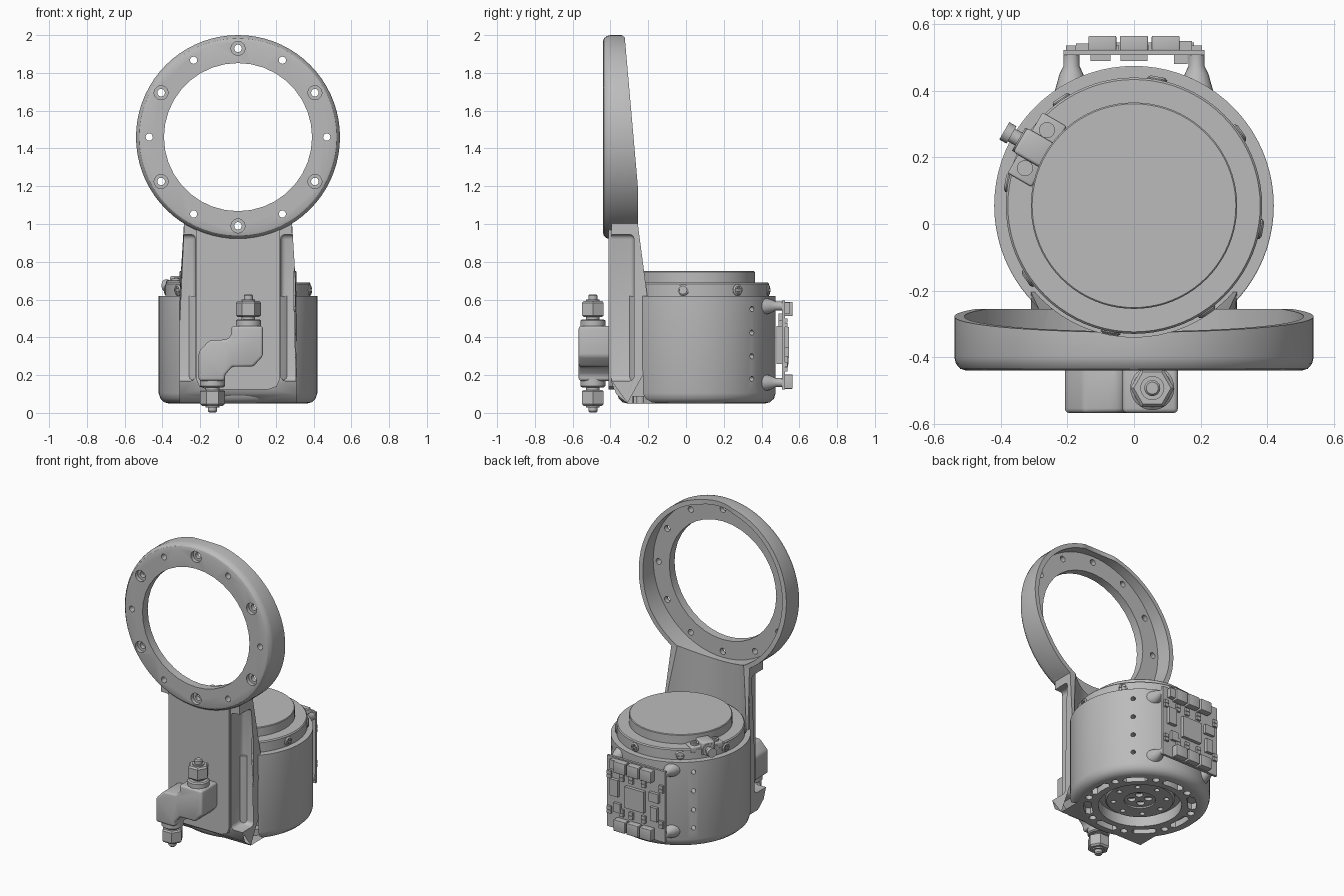
import bpy, bmesh
from math import pi, sin, cos, radians
from mathutils import Matrix, Vector

cube = bpy.data.objects.get("Cube")
if cube:
    bpy.data.objects.remove(cube)

grey = bpy.data.materials.new("plain_grey")
grey.use_nodes = True
grey.diffuse_color = (0.5, 0.5, 0.5, 1)
grey.node_tree.nodes["Principled BSDF"].inputs["Base Color"].default_value = (0.5, 0.5, 0.5, 1)

ALONG_X = Matrix(((0, 0, 1), (1, 0, 0), (0, 1, 0))).to_4x4()
ALONG_Y = Matrix(((1, 0, 0), (0, 0, -1), (0, 1, 0))).to_4x4()  # local z is -y
at = lambda x, y, z: Matrix.Translation((x, y, z))
AXIS = at(0, 0.055, 0)                   # housing axis
RING = at(0, 0, 1.46) @ ALONG_Y          # ring axis
turn = lambda deg: Matrix.Rotation(radians(deg), 4, 'Z')


def finish(name, bm, bevel=0):
    bmesh.ops.recalc_face_normals(bm, faces=bm.faces)
    if bevel:
        bmesh.ops.bevel(bm, geom=bm.edges[:], offset=bevel, segments=3, profile=0.5, affect='EDGES')
    mesh = bpy.data.meshes.new(name)
    bm.to_mesh(mesh)
    bm.free()
    mesh.materials.append(grey)
    ob = bpy.data.objects.new(name, mesh)
    bpy.context.collection.objects.link(ob)
    return ob


def stack(name, loops, mats, bevel=0):
    """Skin a list of equal-sized loops into a closed solid, once per matrix."""
    bm = bmesh.new()
    for m in mats:
        rings = [[bm.verts.new(m @ Vector(p)) for p in loop] for loop in loops]
        n = len(rings[0])
        for a, b in zip(rings, rings[1:]):
            for i in range(n):
                j = (i + 1) % n
                bm.faces.new((a[i], a[j], b[j], b[i]))
        bm.faces.new(rings[0][::-1])
        bm.faces.new(rings[-1])
    return finish(name, bm, bevel)


def lathe(name, profile, mats=(AXIS,), seg=64):
    return stack(name, [[(r * cos(2 * pi * i / seg), r * sin(2 * pi * i / seg), z)
                         for i in range(seg)] for r, z in profile], mats)


def prism(name, pts, a, b, mats=(Matrix(),), bevel=0):
    return stack(name, [[(x, y, z) for x, y in pts] for z in (a, b)], mats, bevel)


def rect(x0, x1, y0, y1):
    return [(x0, y0), (x1, y0), (x1, y1), (x0, y1)]


def boxes(name, items, bevel=0):
    bm = bmesh.new()
    for x, y, z, sx, sy, sz in items:
        bmesh.ops.create_cube(bm, size=1, matrix=at(x, y, z) @ Matrix.Diagonal((sx, sy, sz, 1)))
    return finish(name, bm, bevel)


def combine(target, tool, op='DIFFERENCE'):
    mod = target.modifiers.new("bool", 'BOOLEAN')
    mod.operation, mod.object, mod.solver = op, tool, 'EXACT'
    bpy.context.view_layer.objects.active = target
    bpy.ops.object.modifier_apply(modifier=mod.name)
    bpy.data.objects.remove(tool)


def spin(count, radius, start=0, base=AXIS):
    return [base @ turn(start + 360 * i / count) @ at(radius, 0, 0) for i in range(count)]


# Neck: tapered column with a raised front pad and side grooves
frame = prism("neck_and_housing", [(-.395, 1.02), (-.395, .17), (-.37, .1), (-.31, .052), (0, .052),
                                   (0, .612), (-.205, .62), (-.255, 1), (-.255, 1.02)],
              -.31, .31, [ALONG_X])
for v in frame.data.vertices:
    v.co.x *= 1 - max(0, v.co.z - .62) * .2
pad = [(-.222, 1), (-.222, .18), (-.205, .14), (-.165, .125),
       (.165, .125), (.205, .14), (.222, .18), (.222, 1)]
combine(frame, prism("pad", pad, .3, .41, [ALONG_Y]), 'UNION')
combine(frame, boxes("grooves", [(s * .375, -.425, .557, .3, .3, .775) for s in (-1, 1)], .025))

# Ring: rounded front, back edge cut on a slant
ring = lathe("ring", [(.54, .25), (.54, .4), (.535, .42), (.522, .435), (.505, .44)], [RING], 72)
combine(ring, prism("slant", [(-.334, 2.1), (-.255, 1.2), (-.255, .8), (0, .8), (0, 2.1)],
                    -.7, .7, [ALONG_X]))
combine(frame, ring, 'UNION')
combine(frame, lathe("recess", [(.51, 0), (.51, .385)], [RING], 72))
combine(frame, lathe("bore", [(.392, 0), (.392, .6)], [RING], 36))
combine(frame, lathe("small_holes", [(.019, .3), (.019, .5)], spin(6, .47, 0, RING), 16))
combine(frame, lathe("stepped_holes", [(.02, .3), (.02, .415), (.037, .415), (.037, .5)],
                     spin(6, .47, 30, RING), 20))
combine(frame, lathe("clearance", [(.395, .616), (.395, 2.2)]))

# Housing drum with rim and raised cap
drum = lathe("drum", [(.365, .05), (.39, .056), (.411, .076), (.42, .105), (.42, .618), (.417, .62),
                      (.385, .62), (.385, .683), (.379, .69), (.31, .69), (.31, .746), (.306, .75)], seg=80)
combine(frame, drum, 'UNION')

# Underside recess, slots and holes
combine(frame, lathe("well", [(.25, 0), (.25, .12)]))
arc = [radians(a) for a in range(-11, 12, 2)]
slot = ([(.338 * cos(a), .338 * sin(a)) for a in arc] + [(.315 * cos(radians(14)), .315 * sin(radians(14)))]
        + [(.29 * cos(a), .29 * sin(a)) for a in arc[::-1]]
        + [(.315 * cos(radians(14)), -.315 * sin(radians(14)))])
combine(frame, prism("slots", slot, 0, .09, spin(8, 0)))
combine(frame, lathe("rim_holes", [(.022, 0), (.022, .09)], spin(8, .32, 22.5), 16))
hub = lathe("bottom_hub", [(.2, .085), (.21, .095), (.21, .13)])
combine(hub, lathe("hub_holes", [(.016, 0), (.016, .11)], spin(8, .16), 14))
combine(hub, lathe("hub_centre", [(.095, 0), (.095, .095)], seg=40))
combine(hub, lathe("hub_pins", [(.024, 0), (.024, .115)], spin(4, .05, 45), 14))

# Rows of vent holes on both flanks
vents = [AXIS @ turn(a) @ at(.35, 0, z) @ ALONG_X
         for a in (44.5, 135.5) for z in (.18, .3, .425, .55)]
combine(frame, lathe("vents", [(.014, 0), (.014, .2)], vents, 14))

# Cross-head screws round the rim
screw_at = [m @ at(0, 0, .65) @ ALONG_X for m in spin(8, .375, -10.5)]
screws = lathe("rim_screws", [(.03, 0), (.03, .013), (.022, .019)], screw_at, 20)
plus = [(a * x, b * y) for a, b, c in ((1, 1, 1), (-1, 1, -1), (-1, -1, 1), (1, -1, -1))
        for x, y in ((.02, .005), (.005, .005), (.005, .02))[::c]]
combine(screws, prism("crosses", plus, .012, .04, screw_at))

# Angled hose connector on the front
elbow = [(-.208, .17), (-.07, .17), (-.07, .2), (-.03, .245), (.08, .245), (.132, .3),
         (.132, .46), (-.035, .46), (-.035, .41), (-.06, .388), (-.15, .385), (-.208, .325)]
prism("elbow_block", elbow, .39, .568, [ALONG_Y], .014)


def fitting(name, base):
    lathe(name + "_collar", [(.066, -.01), (.066, .03), (.058, .037), (.036, .037), (.036, .06)], [base], 32)
    lathe(name + "_nut", [(.056, .05), (.066, .058), (.066, .125), (.056, .135)], [base], 6)
    lathe(name + "_tip", [(.036, .13), (.036, .143), (.024, .143), (.024, .163), (.018, .17)], [base], 24)


fitting("upper_fitting", at(.055, -.493, .458))
fitting("lower_fitting", at(-.135, -.493, .172) @ Matrix.Rotation(pi, 4, 'X'))

# Cable connector clamped on the rim
clamp = AXIS @ turn(60)
prism("clamp_plate", rect(-.105, .105, .295, .378), .66, .7, [clamp], .006)
prism("clamp_body", rect(-.042, .042, .3, .395), .64, .725, [clamp], .01)
lathe("clamp_bolts", [(.024, .69), (.024, .712), (.012, .712), (.012, .716)],
      [clamp @ at(s * .066, .34, 0) for s in (-1, 1)], 18)
plug = clamp @ at(0, 0, .675) @ Matrix.Rotation(-pi / 2, 4, 'X')
lathe("cable_plug", [(.04, .37), (.04, .4), (.022, .4), (.022, .425), (.03, .425), (.03, .45)], [plug], 20)

# Circuit board on standoffs at the back
standoffs = [at(s * .188, 0, z) @ ALONG_Y for s in (-1, 1) for z in (.16, .565)]
lathe("board_standoffs", [(.05, -.4), (.036, -.45), (.024, -.475), (.024, -.508)], standoffs, 20)
boxes("circuit_board", [(0, .515, .36, .425, .016, .47)])
boxes("board_terminals", [(x, .543, z, .084, .044, .075)
                          for x in (-.095, 0, .095) for z in (.165, .55)], .004)
boxes("board_chips", [(0, .53, .36, .14, .03, .14), (.155, .533, .555, .04, .035, .06),
                      (.15, .53, .4, .06, .03, .11), (-.14, .53, .41, .07, .025, .06),
                      (-.14, .528, .3, .05, .03, .09), (.13, .528, .27, .05, .025, .06)])
boxes("board_small_parts", [(x, .527, z, .03, .02, .022)
                            for x in (-.19, -.06, .03, .1, .19) for z in (.23, .255, .465, .49)])
boxes("board_back_parts", [(-.1, .5, .5, .06, .02, .05), (.14, .495, .36, .04, .03, .2),
                           (0, .5, .45, .08, .02, .08)])

# Smooth shading with sharp creases
for ob in bpy.context.collection.objects:
    if ob.type == 'MESH' and grey.name in ob.data.materials:
        ob.data.shade_smooth()
        ob.data.set_sharp_from_angle(angle=radians(32))
